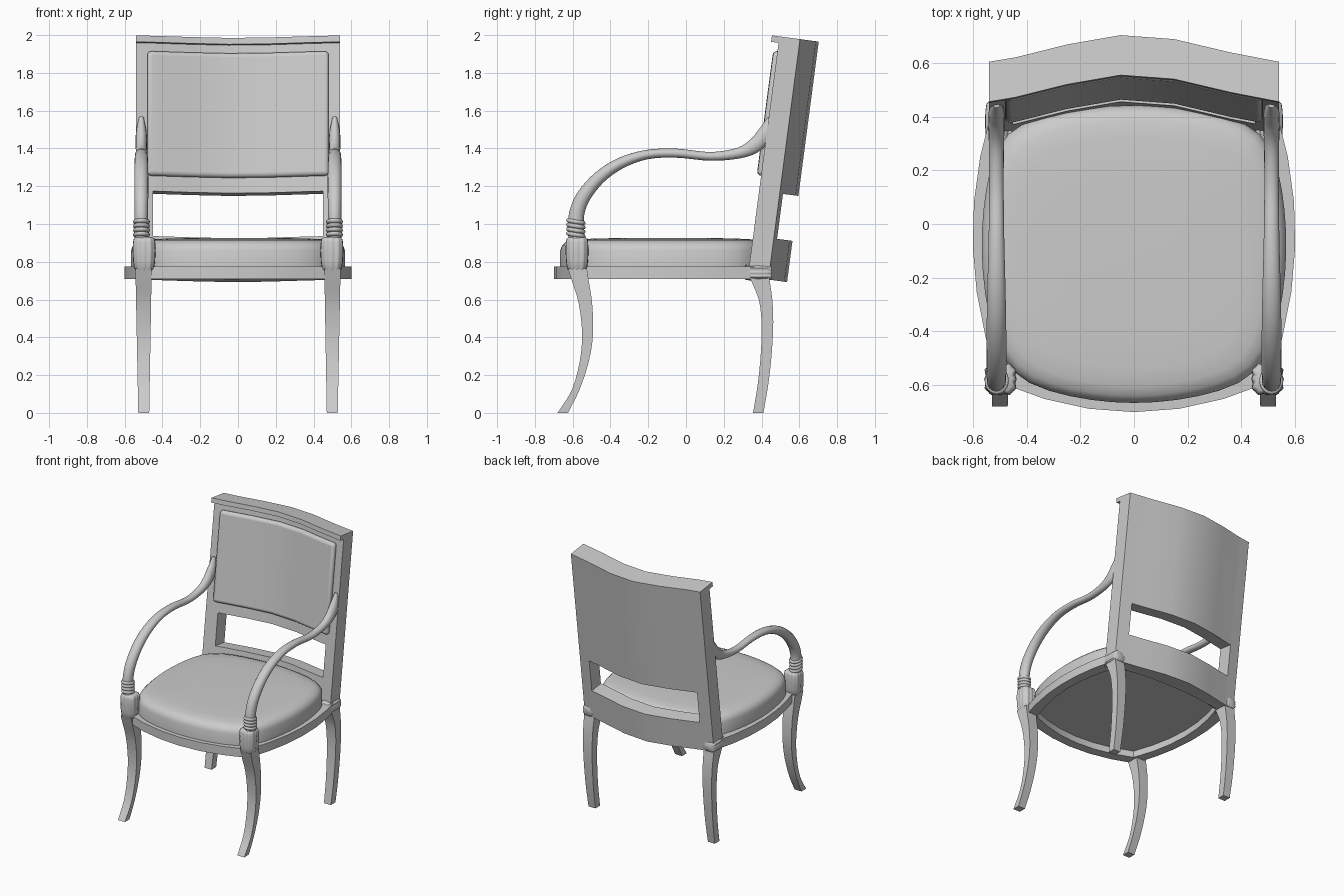
import bpy, bmesh, math
from mathutils import Vector

if "Cube" in bpy.data.objects:
    bpy.data.objects.remove(bpy.data.objects["Cube"])

TILT = math.radians(7.5)


def finish(name, bm, mirror=False, smooth=None, bevel=0.0):
    bmesh.ops.recalc_face_normals(bm, faces=bm.faces)
    me = bpy.data.meshes.new(name)
    bm.to_mesh(me)
    bm.free()
    ob = bpy.data.objects.new(name, me)
    bpy.context.collection.objects.link(ob)
    if bevel:
        m = ob.modifiers.new("Bevel", "BEVEL")
        m.width, m.segments, m.limit_method = bevel, 4, "ANGLE"
        m.angle_limit = math.radians(50)
    if mirror:
        ob.modifiers.new("Mirror", "MIRROR")
    if smooth:
        bpy.ops.object.select_all(action="DESELECT")
        ob.select_set(True)
        bpy.context.view_layer.objects.active = ob
        bpy.ops.object.shade_smooth_by_angle(angle=math.radians(smooth))
    return ob


def loft(name, rings, closed=False, **kw):
    """Skin equal-length rings; cap both ends, or join last ring to first."""
    bm = bmesh.new()
    vs = [[bm.verts.new(p) for p in r] for r in rings]
    pairs = list(zip(vs, vs[1:])) + ([(vs[-1], vs[0])] if closed else [])
    for a, b in pairs:
        for i in range(len(a)):
            j = (i + 1) % len(a)
            bm.faces.new((a[i], a[j], b[j], b[i]))
    if not closed:
        bm.faces.new(vs[0])
        bm.faces.new(vs[-1])
    return finish(name, bm, **kw)


# Curved, leaning back: d is depth and h is height in the tilted frame
BOW = [(-.54, 0), (-.44, .017), (-.25, .065), (-.05, .1), (.15, .085), (.36, .035), (.54, 0)]


def bow(x):
    for (x0, b0), (x1, b1) in zip(BOW, BOW[1:]):
        if x <= x1:
            return b0 + (b1 - b0) * (x - x0) / (x1 - x0)
    return 0


def lean(x, d, h):
    d += bow(x)
    return Vector((x, .327 + d * math.cos(TILT) + h * math.sin(TILT),
                   .72 + h * math.cos(TILT) - d * math.sin(TILT)))


def slab(name, xs, hs, d0, d1, hole=None, **kw):
    bm = bmesh.new()
    g = [[bm.verts.new(lean(x, d0, h)) for x in xs] for h in hs]
    for r in range(len(hs) - 1):
        for c in range(len(xs) - 1):
            if hole and r == hole and abs(xs[c] + xs[c + 1]) / 2 < .45:
                continue
            bm.faces.new((g[r][c], g[r][c + 1], g[r + 1][c + 1], g[r + 1][c]))
    loose = [v for v in bm.verts if not v.link_faces]
    bmesh.ops.delete(bm, geom=loose, context="VERTS")
    front = bm.faces[:]
    ext = bmesh.ops.extrude_face_region(bm, geom=front, use_keep_orig=True)
    move = Vector((0, math.cos(TILT), -math.sin(TILT))) * (d1 - d0)
    bmesh.ops.translate(bm, vec=move, verts=[e for e in ext["geom"] if isinstance(e, bmesh.types.BMVert)])
    return finish(name, bm, **kw)


mid = [p[0] for p in BOW[1:-1]]
slab("back_frame", [-.54, -.45] + mid + [.45, .54], [0, .22, .46, 1.284], 0, .11, hole=1, smooth=30)
slab("back_top_lip", [p[0] for p in BOW], [1.25, 1.284], -.04, .01, smooth=30)
slab("back_cushion", [-.48] + mid + [.48], [.54, 1.205], -.037, .01, smooth=40, bevel=.022)


# Bowed four-sided outline used by the seat frame and cushion
def outline(fx, fy, bx, by, front, side, back, n=6, soften=0):
    c = [Vector(p) for p in ((-fx, fy), (fx, fy), (bx, by), (-bx, by))]
    sx = side - (fx + bx) / 2
    bulge = [Vector(b) for b in ((0, front - fy), (sx, 0), (0, back - by), (-sx, 0))]
    pts = []
    for k in range(4):
        for i in range(n):
            t = i / n
            pts.append(c[k].lerp(c[(k + 1) % 4], t) + bulge[k] * 4 * t * (1 - t))
    for _ in range(soften):
        pts = [pts[i] * .5 + (pts[i - 1] + pts[(i + 1) % len(pts)]) * .25 for i in range(len(pts))]
    return pts


outer = outline(.5, -.59, .53, .42, -.70, .60, .46)
inner = outline(.44, -.53, .45, .36, -.63, .53, .40)
loft("seat_frame", [[(*p, z) for p in o] for o, z in ((outer, .71), (outer, .775), (inner, .775), (inner, .71))],
     closed=True, smooth=30)

# Domed seat cushion
pad = outline(.475, -.57, .495, .36, -.67, .57, .445, n=12, soften=3)
rings = []
for inset, z in ((0, .76), (0, .86), (.01, .885), (.03, .903), (.07, .915), (.14, .921), (.3, .925)):
    rings.append([(p.x * (1 - inset * 1.7), (p.y + .1) * (1 - inset * 1.6) - .1, z) for p in pad])
loft("seat_cushion", rings, smooth=50)


# Smooth path through control points
def spline(pts, n):
    P = [Vector(p) for p in pts]
    P = [P[0] * 2 - P[1]] + P + [P[-1] * 2 - P[-2]]
    out = []
    for a, b, c, d in zip(P, P[1:], P[2:], P[3:]):
        for i in range(n):
            t = i / n
            out.append(.5 * (2 * b + (c - a) * t + (2 * a - 5 * b + 4 * c - d) * t * t
                             + (3 * b - a - 3 * c + d) * t ** 3))
    return out + [P[-2]]


# Sabre legs: control points are (front y, back y, z)
def leg(name, pts):
    rings = []
    for y0, y1, z in spline(pts, 3):
        t = z / .76
        xi, xo = .47 - .013 * t, .528 + .015 * t
        rings.append([(xi, y0, z), (xo, y0, z), (xo, y1, z), (xi, y1, z)])
    loft(name, rings, mirror=True, smooth=30)


leg("front_leg", [(-.68, -.625, 0), (-.605, -.565, .12), (-.563, -.515, .27), (-.55, -.492, .42),
                  (-.568, -.497, .58), (-.605, -.515, .70), (-.625, -.525, .765)])
leg("back_leg", [(.355, .41, 0), (.381, .437, .16), (.397, .455, .33), (.40, .462, .48),
                 (.385, .457, .60), (.345, .443, .70), (.335, .44, .74)])


# Fluted blocks at the arm feet and the rear corners
def fluted(name, profile, place):
    rings = []
    for s, r in profile:
        ring = []
        for i in range(48):
            a = 2 * math.pi * i / 48
            c, q = math.cos(a), math.sin(a)
            k = r / (c ** 4 + q ** 4) ** .25 * (1 + .05 * math.cos(12 * a))
            ring.append(place(k * c, k * q, s))
        rings.append(ring)
    loft(name, rings, mirror=True, smooth=50)


fluted("arm_block", [(.752, .042), (.765, .05), (.80, .055), (.86, .058), (.905, .056), (.922, .052), (.93, .042)],
       lambda u, v, s: (.497 + u, -.577 + v, s))
fluted("rear_corner_block", [(.307, .034), (.315, .042), (.345, .046), (.38, .047), (.42, .046), (.448, .042), (.455, .034)],
       lambda u, v, s: (.505 + u, s, .743 + v * .88))

# Scrolling arms: control points are (y, z, in-plane radius, x radius)
path = [(-.58, .92, .042, .036), (-.583, 1.0, .042, .036), (-.575, 1.07, .04, .036), (-.54, 1.15, .038, .037),
        (-.46, 1.245, .034, .037), (-.35, 1.32, .03, .036), (-.21, 1.367, .025, .033), (-.05, 1.375, .024, .029),
        (.13, 1.358, .023, .027), (.28, 1.376, .029, .028), (.37, 1.42, .04, .03), (.42, 1.485, .038, .028),
        (.445, 1.565, .012, .012)]
pts = spline(path, 4)
rings = []
for i, p in enumerate(pts):
    q0, q1 = pts[max(i - 1, 0)], pts[min(i + 1, len(pts) - 1)]
    t = Vector((q1[0] - q0[0], q1[1] - q0[1])).normalized()
    ring = []
    for k in range(16):
        a = 2 * math.pi * k / 16
        w = p[2] * math.sin(a)
        ring.append((.512 + p[3] * math.cos(a), p[0] - t.y * w, p[1] + t.x * w))
    rings.append(ring)
loft("arm", rings, mirror=True, smooth=50)

# Stacked rings at the foot of each arm
for n in range(4):
    rings = []
    for i in range(24):
        a = 2 * math.pi * i / 24
        ring = []
        for k in range(8):
            b = 2 * math.pi * k / 8
            r = 1 + .32 * math.cos(b)
            y = .039 * r * math.sin(a)
            ring.append((.511 + .034 * r * math.cos(a), -.583 + y, .943 + n * .023 + .012 * math.sin(b) - y * .15))
        rings.append(ring)
    loft("arm_ring", rings, closed=True, mirror=True, smooth=60)
